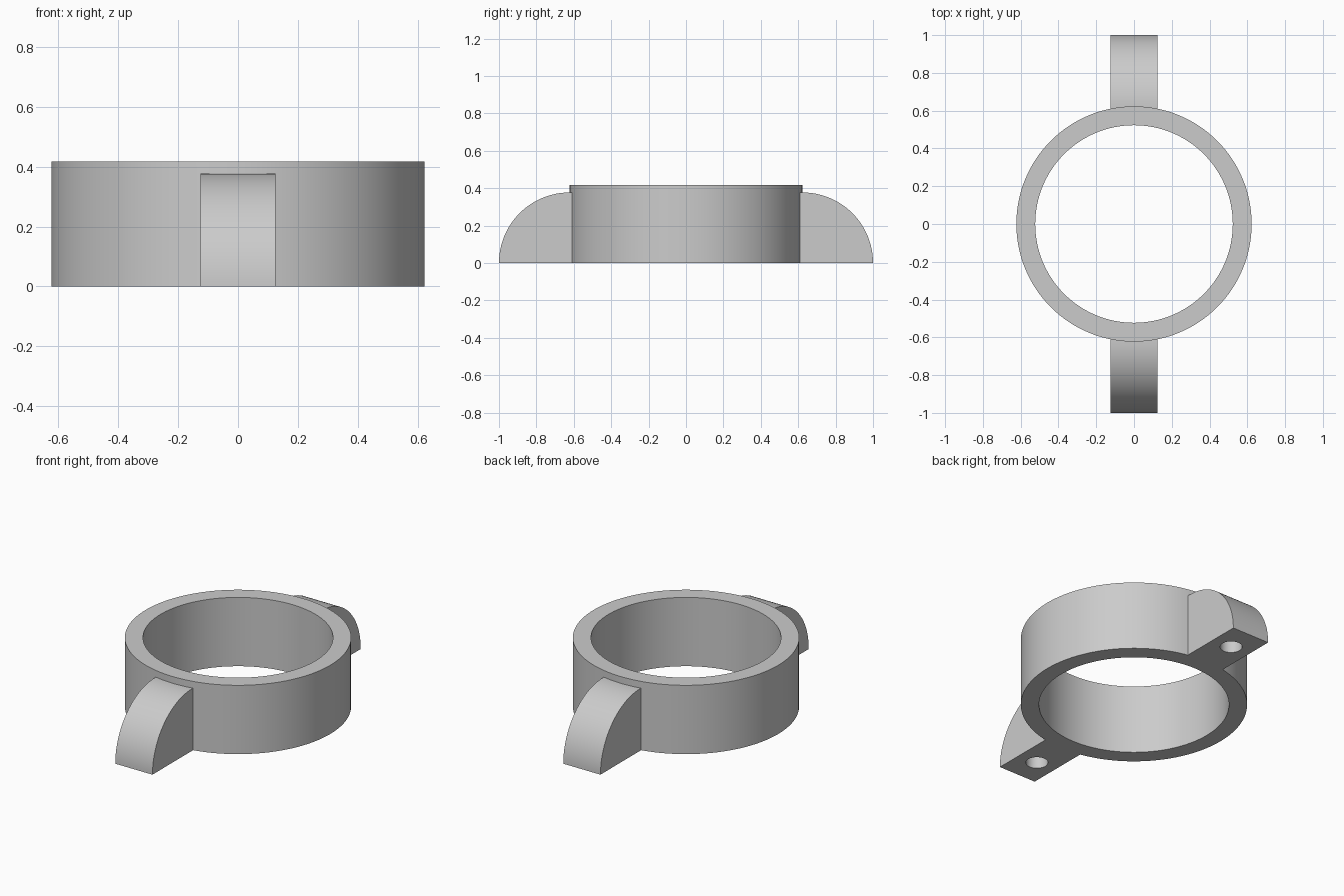
import bpy, bmesh, math
from mathutils import Matrix

cube = bpy.data.objects.get("Cube")
if cube:
    bpy.data.objects.remove(cube, do_unlink=True)

OUTER, INNER, HEIGHT = 0.623, 0.523, 0.418
LUG_R, LUG_HALF = 0.377, 0.125
HOLE_R, HOLE_Y, HOLE_DEPTH = 0.061, 0.832, 0.2

grey = bpy.data.materials.new("plain grey")
grey.use_nodes = True
colour = (0.6, 0.6, 0.6, 1)
grey.diffuse_color = colour
grey.node_tree.nodes["Principled BSDF"].inputs["Base Color"].default_value = colour


def finish(name, bm):
    bmesh.ops.recalc_face_normals(bm, faces=bm.faces)
    mesh = bpy.data.meshes.new(name)
    bm.to_mesh(mesh)
    bm.free()
    mesh.materials.append(grey)
    obj = bpy.data.objects.new(name, mesh)
    bpy.context.collection.objects.link(obj)
    return obj


def cylinder(name, radius, z0, z1, y=0, sides=128):
    bm = bmesh.new()
    bmesh.ops.create_cone(bm, cap_ends=True, segments=sides, radius1=radius,
                          radius2=radius, depth=z1 - z0,
                          matrix=Matrix.Translation((0, y, (z0 + z1) / 2)))
    return finish(name, bm)


def lug(name, side):
    """Quarter-round block whose root is buried in the ring wall."""
    root = OUTER - 0.05
    profile = [(root, 0)]
    for i in range(33):
        a = math.pi / 2 * i / 32
        profile.append((OUTER + LUG_R * math.cos(a), LUG_R * math.sin(a)))
    profile.append((root, LUG_R))
    bm = bmesh.new()
    face = bm.faces.new([bm.verts.new((-LUG_HALF, side * y, z)) for y, z in profile])
    out = bmesh.ops.extrude_face_region(bm, geom=[face])["geom"]
    verts = [v for v in out if isinstance(v, bmesh.types.BMVert)]
    bmesh.ops.translate(bm, verts=verts, vec=(2 * LUG_HALF, 0, 0))
    return finish(name, bm)


def combine(target, tool, operation):
    tool.hide_render = True
    mod = target.modifiers.new(tool.name, 'BOOLEAN')
    mod.operation, mod.solver, mod.object = operation, 'EXACT', tool
    bpy.context.view_layer.objects.active = target
    bpy.ops.object.modifier_apply(modifier=mod.name)
    bpy.data.objects.remove(tool, do_unlink=True)


# Ring with a lug at front and back
ring = cylinder("mounting_ring", OUTER, 0, HEIGHT)
combine(ring, cylinder("bore", INNER, -0.1, HEIGHT + 0.1), 'DIFFERENCE')
for side, word in ((-1, "front"), (1, "back")):
    combine(ring, lug(word + "_lug", side), 'UNION')
    # Blind screw hole in the underside
    hole = cylinder(word + "_hole", HOLE_R, -0.1, HOLE_DEPTH, side * HOLE_Y, 48)
    combine(ring, hole, 'DIFFERENCE')

# Smooth curved walls, sharp rims
bpy.ops.object.select_all(action='DESELECT')
ring.select_set(True)
bpy.context.view_layer.objects.active = ring
bpy.ops.object.shade_smooth_by_angle(angle=math.radians(30))
